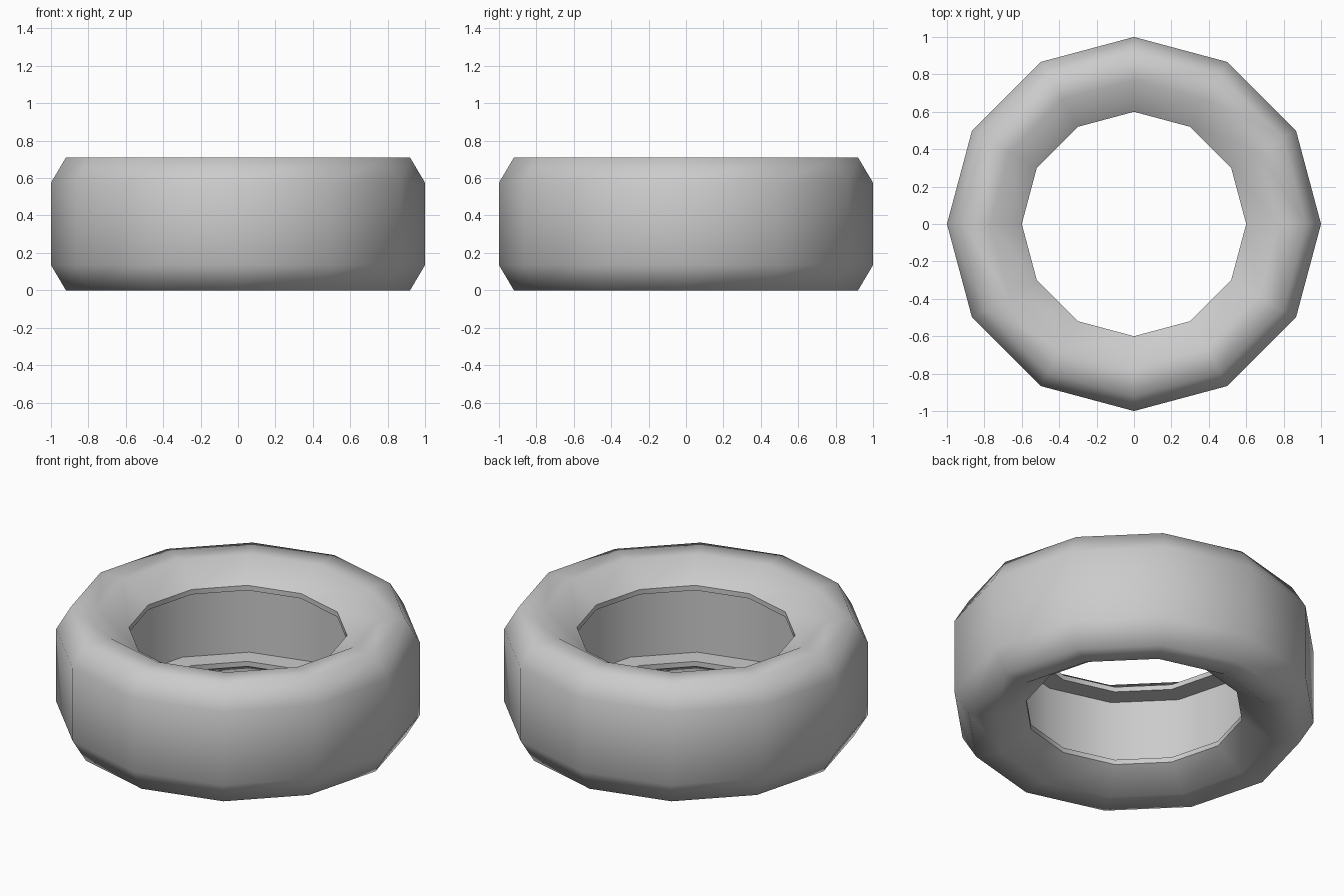
import bpy, bmesh, math

if "Cube" in bpy.data.objects:
    bpy.data.objects.remove(bpy.data.objects["Cube"])

SIDES = 12
MID = 0.355

# Upper half of the tyre cross-section (radius, height above middle, sharp ring)
half = [
    (1.00, 0.22, False),   # tread edge
    (0.92, 0.355, False),  # shoulder
    (0.77, 0.355, False),  # sidewall crest
    (0.60, 0.245, True),   # outer bead edge
    (0.60, 0.215, True),   # inner bead edge
    (0.72, 0.215, True),   # cavity corner
]
profile = half + [(r, -h, s) for r, h, s in reversed(half)]

# Revolve the closed profile into a low-poly ring
bm = bmesh.new()
rings = []
for r, h, _ in profile:
    rings.append([bm.verts.new((r * math.cos(2 * math.pi * i / SIDES),
                                r * math.sin(2 * math.pi * i / SIDES),
                                MID + h)) for i in range(SIDES)])
n = len(rings)
for j in range(n):
    a, b = rings[j], rings[(j + 1) % n]
    for i in range(SIDES):
        k = (i + 1) % SIDES
        bm.faces.new((a[i], a[k], b[k], b[i])).smooth = True
bmesh.ops.recalc_face_normals(bm, faces=bm.faces)

# Keep bead and cavity rings crisp, everything else smooth
for ring, (_, _, sharp) in zip(rings, profile):
    if sharp:
        for i in range(SIDES):
            bm.edges.get((ring[i], ring[(i + 1) % SIDES])).smooth = False

mesh = bpy.data.meshes.new("tyre")
bm.to_mesh(mesh)
bm.free()
bpy.context.collection.objects.link(bpy.data.objects.new("tyre", mesh))
